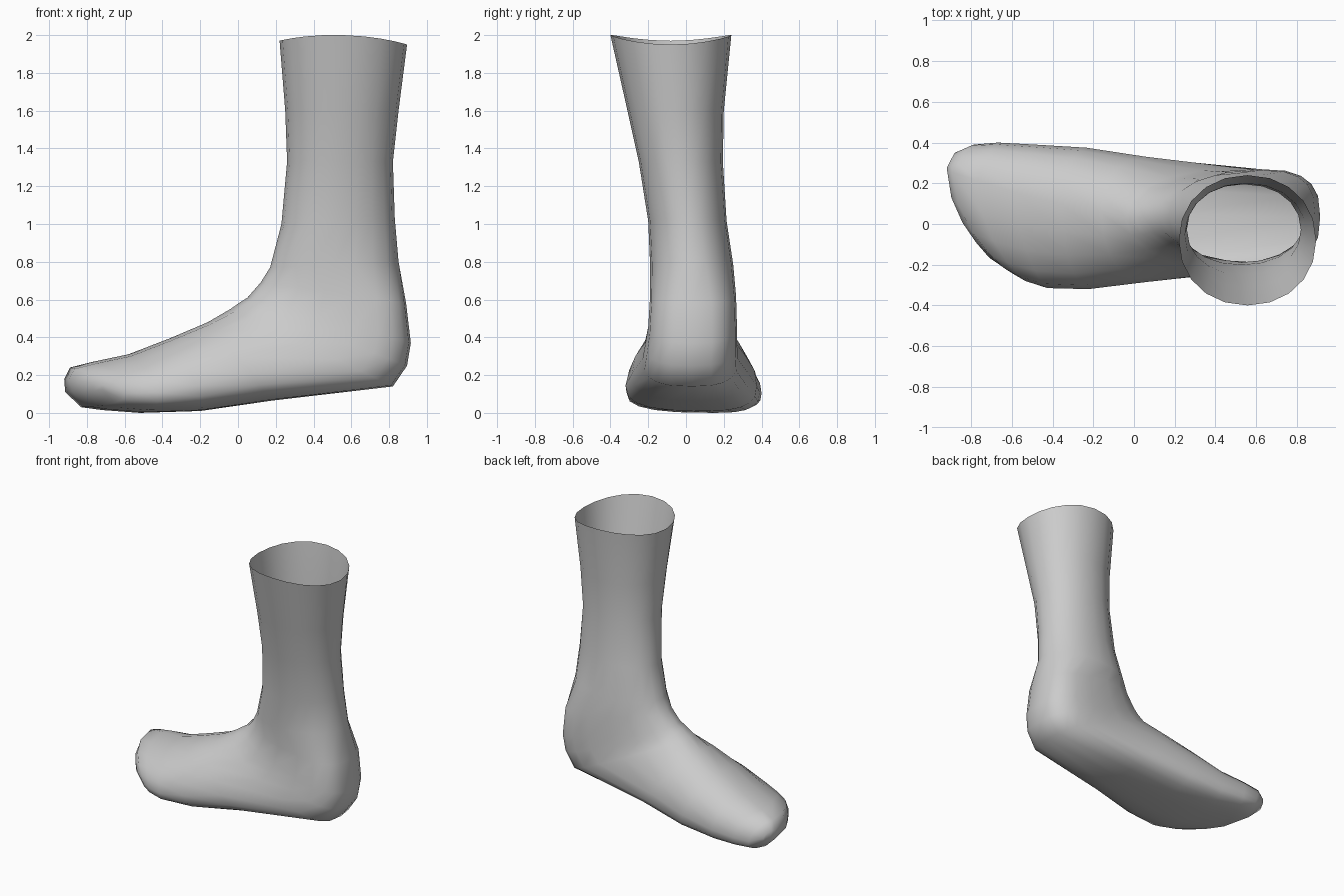
import bpy, bmesh
from math import sin, cos, pi

if "Cube" in bpy.data.objects:
    bpy.data.objects.remove(bpy.data.objects["Cube"])

SEGS = 20

# Sections from the leg opening, round the heel, to the toes:
# top/front (x, z), bottom/back (x, z), y min, y max
SECTIONS = [
    (.22, 1.97, .895, 1.95, -.40, .24),
    (.25, 1.6, .85, 1.6, -.31, .20),
    (.26, 1.33, .82, 1.33, -.25, .195),
    (.23, 1, .83, 1.03, -.20, .215),
    (.17, .77, .85, .80, -.19, .25),
    (.12, .69, .89, .58, -.19, .265),
    (.05, .61, .915, .37, -.20, .27),
    (.01, .585, .895, .25, -.215, .27),
    (-.04, .55, .82, .14, -.23, .275),
    (-.16, .48, .18, .065, -.285, .33),
    (-.36, .395, -.20, .01, -.32, .375),
    (-.58, .31, -.52, 0, -.315, .39),
    (-.77, .27, -.72, .015, -.28, .40),
    (-.89, .24, -.83, .03, -.24, .39),
    (-.92, .18, -.915, .11, -.17, .35),
]


def power(v, n):
    return abs(v) ** (2 / n) * (1 if v >= 0 else -1)


def ring(tx, tz, bx, bz, y0, y1):
    leg = bz > .7
    f = .5 if leg else .65                       # widest point sits low on the foot
    ty = (y0 + y1) / 2 + max(0, -tx) * .2        # ridge drifts to the big toe
    skew = max(0, -.25 - tx) * 1.6               # curved, slanted toe line
    cx, cz = tx + f * (bx - tx), tz + f * (bz - tz)
    pts = []
    for i in range(SEGS):
        a = 2 * pi * i / SEGS
        n = 2.1 if leg or cos(a) >= 0 else 2.8   # flatter sole
        c, s = power(cos(a), n), power(sin(a), n)
        ex, ez = (tx, tz) if c >= 0 else (bx, bz)
        y = ty + abs(s) * ((y1 if s >= 0 else y0) - ty)
        d = abs(y - ty)
        x = cx + abs(c) * (ex - cx) + skew * (d * .45 if s > 0 else d * d)
        z = cz + abs(c) * (ez - cz)
        if tz > 1.9:                             # wavy rim
            z += .04 * s * s
        pts.append((x, y, z))
    return pts


# Loft the sections; the leg stays open, the toe is closed
bm = bmesh.new()
rings = [[bm.verts.new(p) for p in ring(*s)] for s in SECTIONS]
for r, q in zip(rings, rings[1:]):
    for i in range(SEGS):
        j = (i + 1) % SEGS
        bm.faces.new((r[i], r[j], q[j], q[i]))
# Toe cap in strips between the upper and lower halves of the last ring
tip = rings[-1]
for i in range(SEGS // 2):
    a, b = i - SEGS // 4, i + 1 - SEGS // 4
    h = SEGS // 2
    quad = [tip[a], tip[b], tip[(h - b) % SEGS], tip[(h - a) % SEGS]]
    bm.faces.new(list(dict.fromkeys(quad)))
bmesh.ops.recalc_face_normals(bm, faces=bm.faces)
for face in bm.faces:
    face.smooth = True
mesh = bpy.data.meshes.new("foot_and_ankle")
bm.to_mesh(mesh)
bm.free()
foot = bpy.data.objects.new("foot_and_ankle", mesh)
bpy.context.collection.objects.link(foot)
